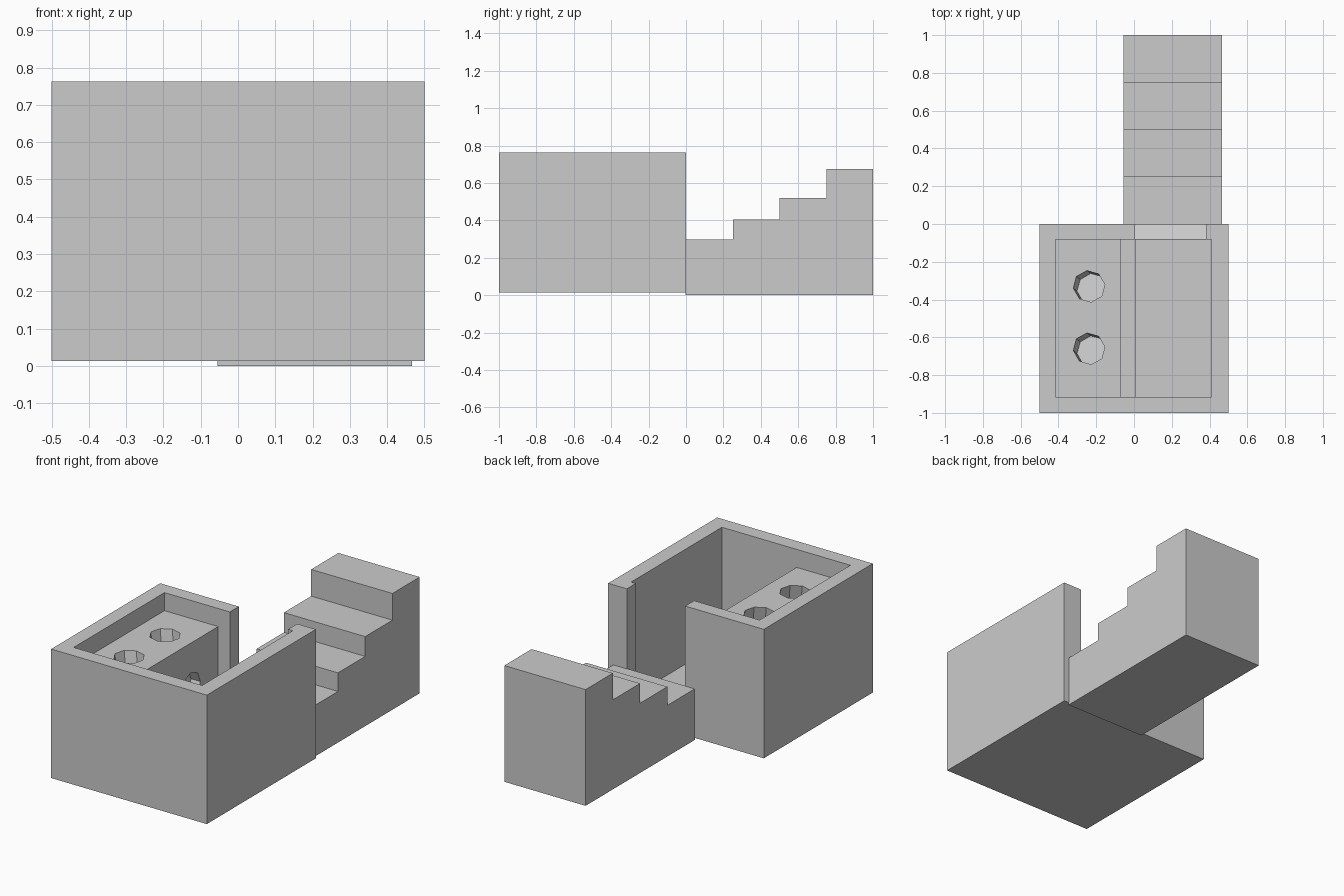
import bpy, bmesh, math
from mathutils import Vector

if "Cube" in bpy.data.objects:
    bpy.data.objects.remove(bpy.data.objects["Cube"])

grey = bpy.data.materials.new("plain grey")
grey.diffuse_color = (0.6, 0.6, 0.6, 1)
grey.use_nodes = True
grey.node_tree.nodes["Principled BSDF"].inputs["Base Color"].default_value = grey.diffuse_color


def add_object(name, bm):
    bmesh.ops.recalc_face_normals(bm, faces=bm.faces)
    mesh = bpy.data.meshes.new(name)
    bm.to_mesh(mesh)
    bm.free()
    mesh.materials.append(grey)
    obj = bpy.data.objects.new(name, mesh)
    bpy.context.collection.objects.link(obj)
    return obj


def prism(name, profile, axis, lo, hi):
    """Extrude a 2D profile along x (points are y,z) or y (points are x,z)."""
    bm = bmesh.new()
    place = (lambda a, b: (lo, a, b)) if axis == "x" else (lambda a, b: (a, lo, b))
    face = bm.faces.new([bm.verts.new(place(a, b)) for a, b in profile])
    ext = bmesh.ops.extrude_face_region(bm, geom=[face])
    verts = [v for v in ext["geom"] if isinstance(v, bmesh.types.BMVert)]
    shift = Vector((hi - lo, 0, 0)) if axis == "x" else Vector((0, hi - lo, 0))
    bmesh.ops.translate(bm, verts=verts, vec=shift)
    return add_object(name, bm)


def octagon_bar(name, center, direction, radius, length):
    """Eight-sided bar centred on a point and aligned to a direction."""
    bm = bmesh.new()
    bmesh.ops.create_cone(bm, cap_ends=True, segments=8, radius1=radius,
                          radius2=radius, depth=length)
    obj = add_object(name, bm)
    obj.location = center
    obj.rotation_mode = "QUATERNION"
    obj.rotation_quaternion = Vector(direction).to_track_quat("Z", "Y")
    return obj


def cut(target, cutter):
    mod = target.modifiers.new(cutter.name, "BOOLEAN")
    mod.operation = "DIFFERENCE"
    mod.solver = "EXACT"
    mod.object = cutter
    cutter.hide_render = True
    cutter.hide_set(True)


# Open-topped room
room = prism("room", [(-0.5, 0.013), (0.5, 0.013), (0.5, 0.762), (-0.5, 0.762)],
             "y", -1.0, 0.0)

# Interior hollow: raised bench on the left, gutter in front of it, flat floor
cut(room, prism("interior_cutter",
                [(-0.415, 0.9), (-0.415, 0.657), (-0.07, 0.657), (-0.07, 0.06),
                 (0.005, 0.06), (0.005, 0.095), (0.41, 0.095), (0.41, 0.9)],
                "y", -0.915, -0.082))

# Doorway in the back wall with a sloping threshold
cut(room, prism("doorway_cutter",
                [(-0.102, 0.111), (0.02, 0.01), (0.02, 0.9), (-0.102, 0.9)],
                "x", 0.005, 0.38))

# Round seat holes in the bench top and matching openings in its front
for i, y in enumerate((-0.33, -0.66)):
    cut(room, octagon_bar(f"seat_hole_cutter_{i}", (-0.238, y, 0.657),
                          (-0.18, 0.14, 1), 0.083, 0.2))
    cut(room, octagon_bar(f"front_hole_cutter_{i}", (-0.07, y, 0.40),
                          (1, 0, 0), 0.085, 0.12))

# Staircase rising away from the doorway
steps = [0.297, 0.405, 0.52, 0.675]
profile = [(-0.003, 0.0)]
for i, z in enumerate(steps):
    profile += [(i * 0.25 if i else -0.003, z), ((i + 1) * 0.25, z)]
profile.append((1.0, 0.0))
prism("staircase", profile, "x", -0.055, 0.467)
